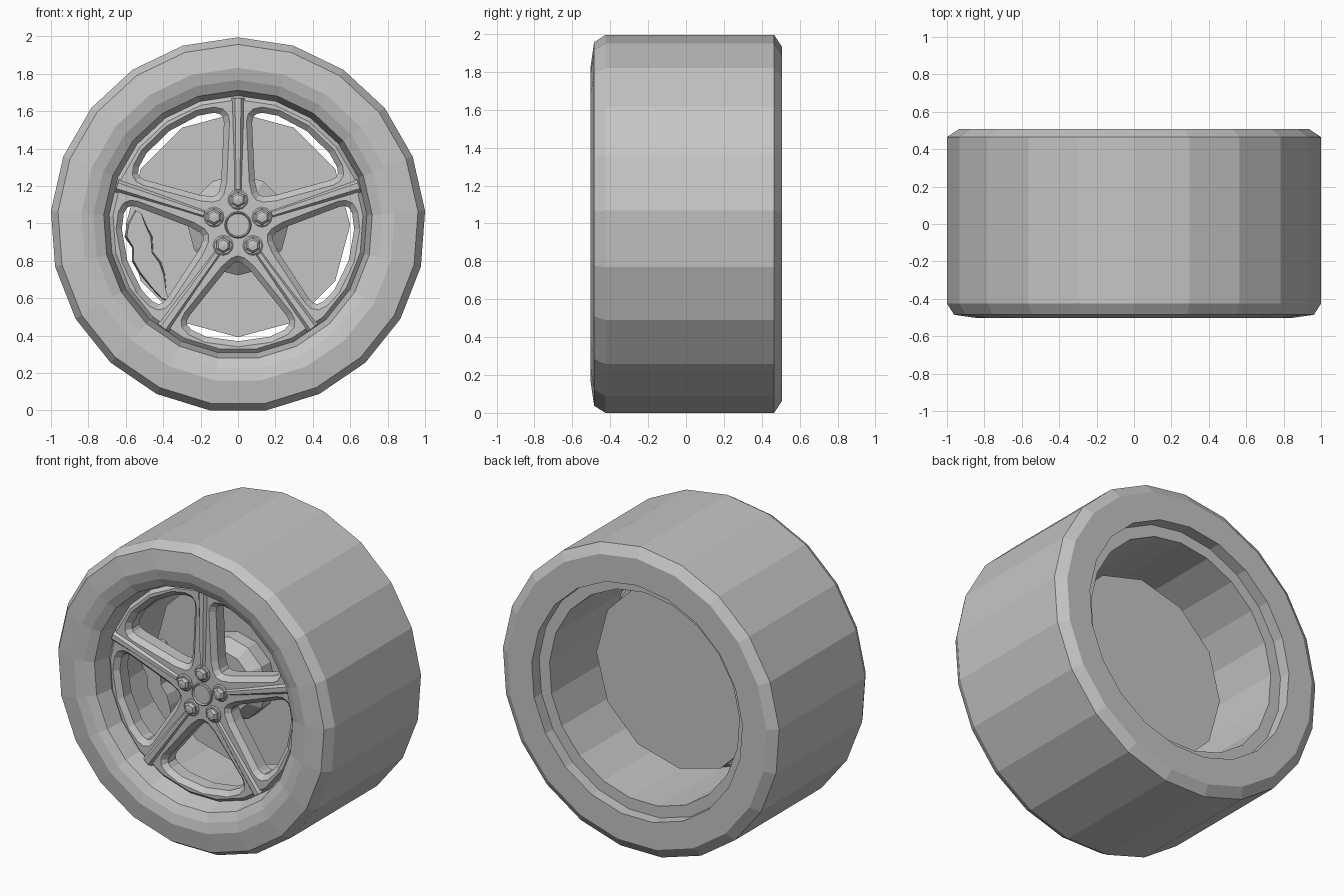
import bpy, bmesh
from math import sin, cos, pi, radians
from mathutils import Vector

if "Cube" in bpy.data.objects:
    bpy.data.objects.remove(bpy.data.objects["Cube"])

AXLE = Vector((0, 0, 0.992))
SIDES = 21
FACE = -0.365  # y of the front of the spokes

grey = bpy.data.materials.new("plain grey")
grey.use_nodes = True
grey.diffuse_color = (0.56, 0.56, 0.56, 1)
grey.node_tree.nodes["Principled BSDF"].inputs["Base Color"].default_value = (0.56, 0.56, 0.56, 1)


def add_object(name, mesh):
    mesh.materials.clear()
    mesh.materials.append(grey)
    mesh.shade_flat()
    obj = bpy.data.objects.new(name, mesh)
    bpy.context.collection.objects.link(obj)
    return obj


def finish(name, bm):
    bmesh.ops.remove_doubles(bm, verts=bm.verts, dist=1e-5)
    bmesh.ops.recalc_face_normals(bm, faces=bm.faces)
    mesh = bpy.data.meshes.new(name)
    bm.to_mesh(mesh)
    bm.free()
    return add_object(name, mesh)


def polar(r, angle):
    """Point on the wheel plane, angle measured from straight up."""
    return Vector((r * sin(angle), 0, r * cos(angle)))


def revolve(name, profile, sides, centre=AXLE, closed=False):
    """Spin (radius, y) points about the y direction through centre."""
    bm = bmesh.new()
    rings = [[bm.verts.new(centre + polar(r, 2 * pi * i / sides) + Vector((0, y, 0)))
              for i in range(sides)] for r, y in profile]
    pairs = list(zip(rings, rings[1:]))
    if closed:
        pairs.append((rings[-1], rings[0]))
    for a, b in pairs:
        for i in range(sides):
            j = (i + 1) % sides
            bm.faces.new((a[i], a[j], b[j], b[i]))
    return finish(name, bm)


def loft(name, front, back):
    """Solid between two matching outlines."""
    bm = bmesh.new()
    f = [bm.verts.new(AXLE + p) for p in front]
    b = [bm.verts.new(AXLE + p) for p in back]
    bm.faces.new(f)
    bm.faces.new(b[::-1])
    for i in range(len(f)):
        j = (i + 1) % len(f)
        bm.faces.new((f[j], f[i], b[i], b[j]))
    return finish(name, bm)


# Tyre and rim barrel
revolve("tyre", [(0.765, 0.40), (0.765, 0.507), (0.94, 0.507), (1.003, 0.465),
                 (1.003, -0.425), (0.965, -0.485), (0.84, -0.503),
                 (0.775, -0.488), (0.765, -0.40)], SIDES, closed=True)
revolve("rim", [(0.775, -0.488), (0.72, -0.46), (0.69, -0.34), (0.69, -0.22),
                (0.69, 0.43), (0.768, 0.43), (0.768, -0.40)], SIDES, closed=True)

# Spoke plate: chamfered disc with five rounded window openings
curve = bpy.data.curves.new("spoke_outline", "CURVE")
curve.dimensions = "2D"
curve.fill_mode = "BOTH"
curve.extrude = 0.04
curve.bevel_depth = 0.03
curve.bevel_resolution = 0


def add_loop(points):
    spline = curve.splines.new("POLY")
    spline.points.add(len(points) - 1)
    for sp, p in zip(spline.points, points):
        sp.co = (p.x, p.z, 0, 1)
    spline.use_cyclic_u = True


add_loop([polar(0.67, 2 * pi * i / SIDES) for i in range(SIDES)])
half_gap = pi / 5
# (distance along spoke, offset from spoke axis)
edge = [(0.165, 0.075), (0.23, 0.06), (0.55, 0.045), (0.59, 0.053),
        (0.62, 0.08), (0.63, 0.13)]
for k in range(5):
    mid = pi / 5 + 2 * pi * k / 5

    def side(s):
        axis = mid + s * half_gap
        return [polar(a, axis) - polar(o, axis + s * pi / 2) for a, o in edge]

    arc = [polar(0.652, mid + radians(a)) for a in (16, 0, -16)]
    add_loop([polar(0.165, mid)] + side(1) + arc + side(-1)[::-1])

helper = bpy.data.objects.new("spoke_outline", curve)
bpy.context.collection.objects.link(helper)
depsgraph = bpy.context.evaluated_depsgraph_get()
plate = add_object("spoke_plate", bpy.data.meshes.new_from_object(helper.evaluated_get(depsgraph)))
plate.rotation_euler.x = pi / 2
plate.location = AXLE + Vector((0, FACE + 0.07, 0))
bpy.data.objects.remove(helper)

# Spoke ridges, lug seats and nuts
for k in range(5):
    turn = 2 * pi * k / 5

    def ridge(inner, outer, y):
        corners = [(0.19, -inner), (0.68, -outer), (0.68, outer), (0.19, inner)]
        return [polar(a, turn) + polar(o, turn + pi / 2) + Vector((0, y, 0)) for a, o in corners]

    loft(f"spoke_ridge_{k + 1}", ridge(0.01, 0.016, FACE - 0.015), ridge(0.02, 0.036, FACE + 0.005))
    spot = AXLE + polar(0.135, turn) + Vector((0, FACE, 0))
    revolve(f"lug_seat_{k + 1}", [(0, 0.01), (0.054, 0.01), (0.054, -0.004),
                                  (0.047, -0.01), (0, -0.01)], 12, spot)
    revolve(f"lug_nut_{k + 1}", [(0, 0), (0.042, 0), (0.042, -0.02),
                                 (0.03, -0.032), (0, -0.036)], 6, spot)

# Centre cap with raised rim
revolve("centre_cap", [(0, 0.01), (0.072, 0.01), (0.072, -0.01), (0.066, -0.016),
                       (0.06, -0.006), (0, -0.006)], 20, AXLE + Vector((0, FACE, 0)))

# Brake disc and its hub
revolve("brake_disc", [(0, 0.07), (0.6, 0.07), (0.6, 0.0), (0, 0.0)], 12)
revolve("brake_hub", [(0, 0.01), (0.27, 0.01), (0.27, -0.09), (0.2, -0.15), (0, -0.15)], 12)

# Brake caliper with a wavy outline
outer = [(0.555, 278), (0.595, 270), (0.61, 264), (0.58, 258), (0.6, 251),
         (0.59, 244), (0.575, 234), (0.57, 226)]
inner = [(0.55, 222), (0.53, 226), (0.47, 236), (0.455, 244), (0.475, 252),
         (0.46, 262), (0.49, 270), (0.52, 277)]


def caliper_outline(shrink, y):
    return [polar(0.53 + (r - 0.53) * shrink, radians(a)) + Vector((0, y, 0))
            for r, a in outer + inner]


loft("brake_caliper", caliper_outline(0.85, -0.14), caliper_outline(1, 0.03))
